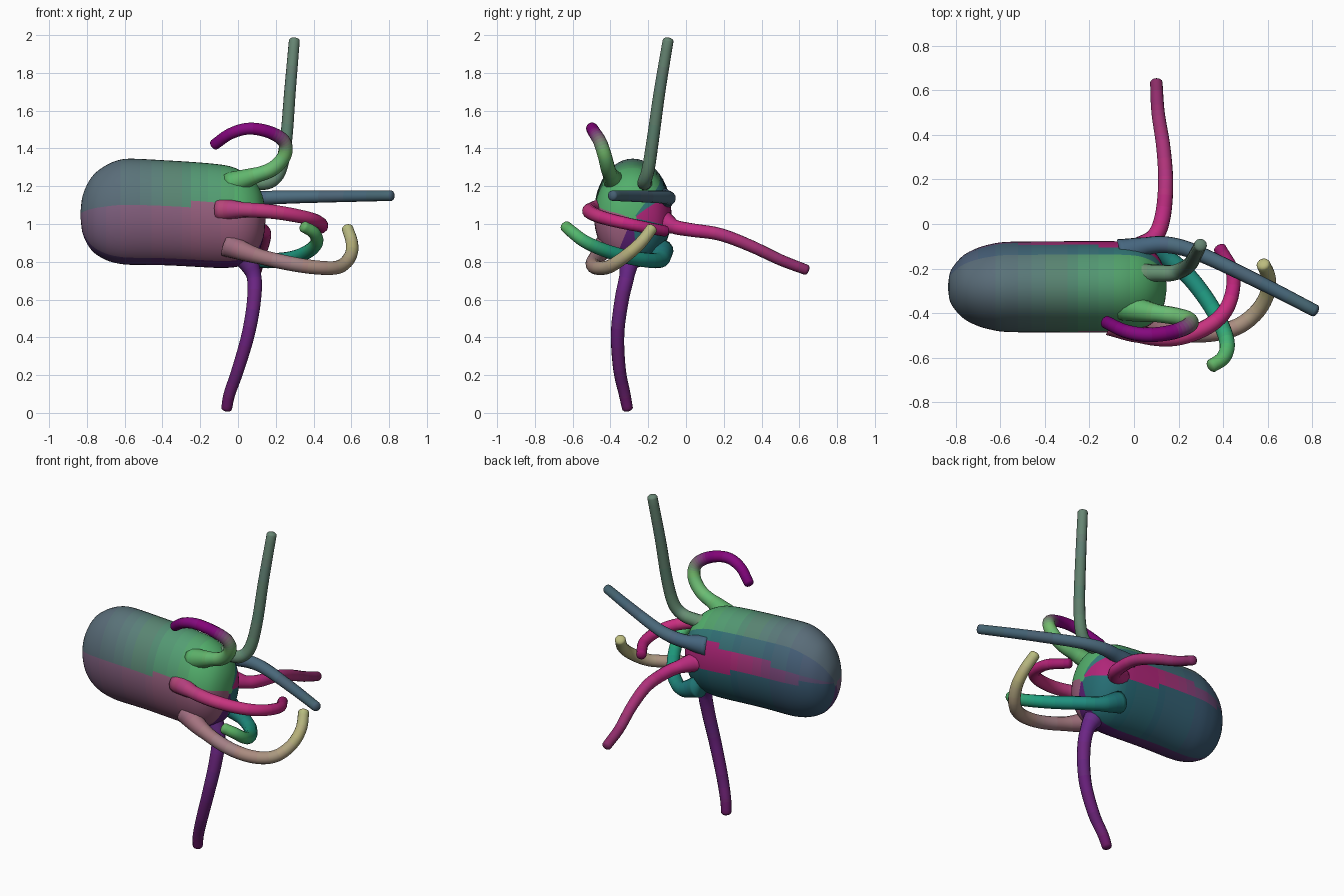
import bpy, bmesh, math
from mathutils import Vector

mats = {}


def material(rgb):
    # one material per rounded colour, given in 0-255 screen values
    key = tuple(int(round(c / 6) * 6) for c in rgb)
    if key not in mats:
        m = bpy.data.materials.new("tint_%d_%d_%d" % key)
        m.diffuse_color = [(c / 255) ** 2.2 for c in key] + [1]
        mats[key] = m
    return mats[key]


def mix(a, b, t):
    return tuple(p + (q - p) * t for p, q in zip(a, b))


def ramp(colors, t):
    s = min(max(t, 0), 0.9999) * (len(colors) - 1)
    return mix(colors[int(s)], colors[int(s) + 1], s - int(s))


def loft(name, rings, color):
    # rings: lists of points; color(i, j) gives the tint of each face
    bm = bmesh.new()
    mesh = bpy.data.meshes.new(name)
    slots = []

    def slot(c):
        m = material(c)
        if m not in slots:
            slots.append(m)
            mesh.materials.append(m)
        return slots.index(m)

    vs = [[bm.verts.new(p) for p in r] for r in rings]
    n = len(rings[0])
    for i in range(len(vs) - 1):
        for j in range(n):
            k = (j + 1) % n
            f = bm.faces.new((vs[i][j], vs[i][k], vs[i + 1][k], vs[i + 1][j]))
            f.material_index = slot(color(i, j))
    for i, r in ((0, vs[0]), (len(vs) - 1, vs[-1])):
        bm.faces.new(r).material_index = slot(color(i, 0))
    bmesh.ops.recalc_face_normals(bm, faces=bm.faces)
    for f in bm.faces:
        f.smooth = True
    bm.to_mesh(mesh)
    bm.free()
    ob = bpy.data.objects.new(name, mesh)
    bpy.context.collection.objects.link(ob)


def spline(pts, steps):
    # Catmull-Rom curve through the points
    p = [Vector(q) for q in pts]
    p = [2 * p[0] - p[1]] + p + [2 * p[-1] - p[-2]]
    out = []
    for i in range(1, len(p) - 2):
        a, b, c, d = p[i - 1:i + 3]
        for s in range(steps):
            t = s / steps
            out.append(0.5 * (2 * b + (c - a) * t + (2 * a - 5 * b + 4 * c - d) * t * t
                              + (3 * b - a - 3 * c + d) * t ** 3))
    return out + [p[-2]]


def arm(name, pts, colors, r0=0.042, r1=0.031, sides=14):
    path = spline(pts, 6)
    n = len(path)
    tangents = [(path[min(i + 1, n - 1)] - path[max(i - 1, 0)]).normalized() for i in range(n)]
    u = tangents[0].orthogonal().normalized()
    rings = []

    def ring(c, r, t):
        v = t.cross(u)
        rings.append([c + r * (math.cos(a) * u + math.sin(a) * v)
                      for a in (2 * math.pi * j / sides for j in range(sides))])

    for i, (c, t) in enumerate(zip(path, tangents)):
        u = (u - t * u.dot(t)).normalized()
        s = i / (n - 1)
        r = r0 + (r1 - r0) * s + 0.022 * max(0, 1 - s * 6)  # flared root
        ring(c, r, t)
    for k in range(1, 5):  # rounded tip
        a = k / 4 * 1.45
        ring(path[-1] + tangents[-1] * r1 * 0.6 * math.sin(a), r1 * math.cos(a), tangents[-1])
    loft(name, rings, lambda i, j: ramp(colors, i / n))


# body: rounded sack, taller than wide
profile = [(-0.833, 1.05, 0.02, 0.015), (-0.825, 1.05, 0.09, 0.065), (-0.80, 1.052, 0.155, 0.105),
           (-0.76, 1.056, 0.21, 0.145), (-0.70, 1.06, 0.25, 0.175), (-0.64, 1.064, 0.272, 0.192),
           (-0.57, 1.065, 0.281, 0.202), (-0.40, 1.06, 0.278, 0.204), (-0.25, 1.052, 0.277, 0.205),
           (-0.12, 1.043, 0.275, 0.205), (-0.04, 1.037, 0.268, 0.203), (0.02, 1.03, 0.25, 0.195),
           (0.07, 1.025, 0.22, 0.172), (0.11, 1.025, 0.17, 0.135), (0.135, 1.03, 0.10, 0.08),
           (0.145, 1.03, 0.02, 0.02)]
SEG = 48
path = spline([(p[0], p[1], p[2]) for p in profile], 3)
wide = spline([(p[0], p[3], 0) for p in profile], 3)
body = []
for c, w in zip(path, wide):
    body.append([(c.x, -0.282 - w.y * math.sin(a), c.y + c.z * math.cos(a))
                 for a in (2 * math.pi * j / SEG for j in range(SEG))])
GREY = (88, 106, 122)


def body_tint(i, j):
    # angle runs top, front, bottom, back
    a = (j + 0.5) * 360 / SEG
    t = min(1, max(0, (path[i].x + 0.75) / 0.75))
    t = round(t * 10) / 10
    if a < 84 - 8 * t or a > 318:
        return mix(GREY, (86, 172, 108), t ** 1.3)
    if a < 148:
        return mix((122, 98, 124), (158, 98, 128), t)
    if a < 188:
        return mix((84, 60, 108), (92, 36, 112), t)
    if a < 262 + 12 * (1 - t):
        return mix((62, 88, 112), (42, 106, 116), t)
    if a < 300 - 16 * (1 - t):
        return mix((96, 84, 118), (176, 44, 118), min(1, t * 1.6))
    return mix((76, 96, 118), (52, 120, 118), t)


loft("body", body, body_tint)

# eight arms around the front end of the body
arm("raised_arm", [(0.0, -0.23, 1.2), (0.08, -0.22, 1.215), (0.17, -0.22, 1.225), (0.225, -0.2, 1.29),
                   (0.255, -0.175, 1.45), (0.275, -0.14, 1.7), (0.298, -0.095, 1.97)],
    [(108, 150, 118), (100, 138, 112), (92, 124, 108), (104, 132, 116)], 0.04, 0.029)
arm("curled_top_arm", [(-0.05, -0.37, 1.21), (0.07, -0.395, 1.25), (0.18, -0.412, 1.29),
                       (0.245, -0.43, 1.36), (0.245, -0.455, 1.435), (0.17, -0.485, 1.485),
                       (0.06, -0.497, 1.505), (-0.04, -0.48, 1.478), (-0.125, -0.44, 1.42)],
    [(90, 176, 104), (106, 186, 114), (112, 184, 110), (128, 14, 122), (132, 16, 124), (110, 12, 106)],
    0.042, 0.029)
arm("straight_side_arm", [(-0.06, -0.13, 1.13), (0.08, -0.095, 1.135), (0.19, -0.1, 1.14),
                          (0.32, -0.145, 1.143), (0.57, -0.265, 1.147), (0.81, -0.388, 1.15)],
    [(72, 100, 128), (78, 108, 128), (72, 98, 112)], 0.042, 0.028)
arm("back_arm", [(0.0, -0.13, 1.02), (0.09, -0.06, 0.985), (0.128, 0.03, 0.968), (0.142, 0.18, 0.945),
                 (0.132, 0.34, 0.885), (0.108, 0.5, 0.81), (0.1, 0.635, 0.758)],
    [(186, 46, 124), (192, 50, 130), (164, 54, 118), (130, 46, 100)], 0.04, 0.028)
arm("front_arm", [(-0.1, -0.44, 1.075), (0.03, -0.495, 1.075), (0.18, -0.51, 1.065), (0.33, -0.46, 1.04),
                  (0.42, -0.37, 1.015), (0.445, -0.23, 0.985), (0.385, -0.11, 0.962)],
    [(176, 70, 122), (196, 58, 128), (200, 46, 128), (150, 30, 104)], 0.042, 0.029)
arm("lower_front_arm", [(-0.06, -0.42, 0.89), (0.09, -0.465, 0.835), (0.28, -0.493, 0.79),
                        (0.44, -0.47, 0.768), (0.54, -0.405, 0.775), (0.595, -0.32, 0.83),
                        (0.603, -0.24, 0.9), (0.58, -0.182, 0.975)],
    [(158, 106, 124), (164, 128, 130), (168, 146, 126), (178, 172, 122), (184, 186, 128)], 0.042, 0.031)
arm("lower_back_arm", [(0.0, -0.13, 0.86), (0.12, -0.14, 0.81), (0.23, -0.22, 0.81), (0.32, -0.33, 0.83),
                       (0.39, -0.45, 0.868), (0.418, -0.54, 0.91), (0.4, -0.6, 0.955),
                       (0.35, -0.635, 0.985)],
    [(36, 112, 116), (34, 138, 124), (38, 156, 124), (82, 182, 108), (100, 176, 100)], 0.042, 0.031)
arm("hanging_arm", [(0.03, -0.3, 0.84), (0.083, -0.312, 0.73), (0.085, -0.34, 0.6), (0.055, -0.362, 0.42),
                    (0.0, -0.352, 0.23), (-0.045, -0.325, 0.1), (-0.06, -0.31, 0.025)],
    [(104, 46, 132), (106, 42, 128), (98, 34, 110), (104, 32, 96)], 0.042, 0.029)
